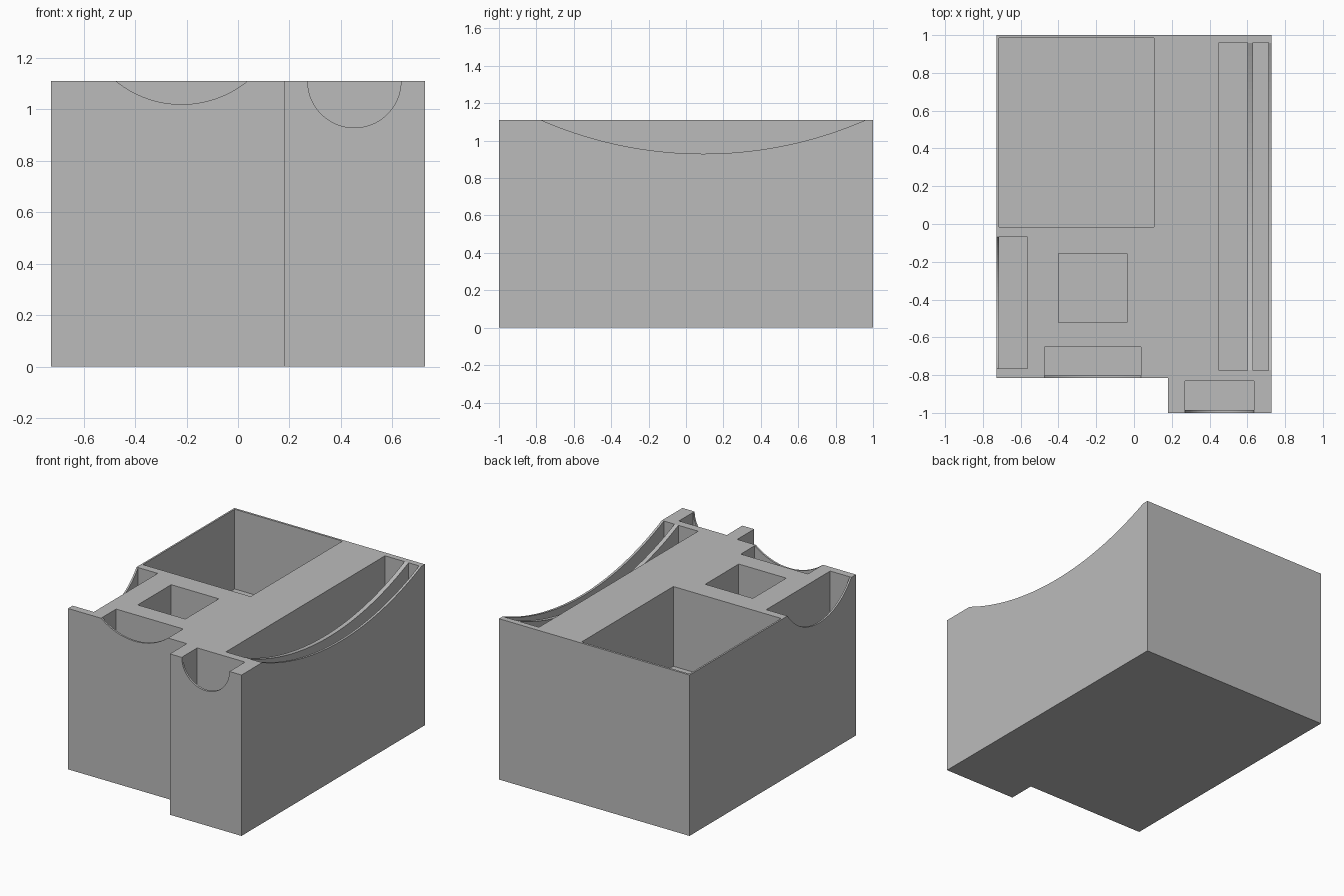
import bpy, bmesh, math
from mathutils import Vector

cube = bpy.data.objects.get("Cube")
if cube:
    bpy.data.objects.remove(cube, do_unlink=True)

HEIGHT = 1.11
HALF = 0.727        # half the width in x
STEP_Y = -0.815     # recessed part of the front wall

grey = bpy.data.materials.new("plain grey")
grey.use_nodes = True
colour = (0.5, 0.5, 0.5, 1)
grey.diffuse_color = colour
grey.node_tree.nodes["Principled BSDF"].inputs["Base Color"].default_value = colour


def prism(name, outline, direction):
    """Solid made by pushing a closed outline along a direction."""
    bm = bmesh.new()
    face = bm.faces.new([bm.verts.new(p) for p in outline])
    new = bmesh.ops.extrude_face_region(bm, geom=[face])["geom"]
    verts = [v for v in new if isinstance(v, bmesh.types.BMVert)]
    bmesh.ops.translate(bm, verts=verts, vec=Vector(direction))
    bmesh.ops.recalc_face_normals(bm, faces=bm.faces)
    mesh = bpy.data.meshes.new(name)
    bm.to_mesh(mesh)
    bm.free()
    mesh.materials.append(grey)
    obj = bpy.data.objects.new(name, mesh)
    bpy.context.collection.objects.link(obj)
    return obj


def cut(body, cutter):
    """Subtract the cutter from the body and discard it."""
    mod = body.modifiers.new("cut", "BOOLEAN")
    mod.operation, mod.solver, mod.object = "DIFFERENCE", "EXACT", cutter
    bpy.context.view_layer.objects.active = body
    bpy.ops.object.modifier_apply(modifier=mod.name)
    bpy.data.objects.remove(cutter, do_unlink=True)


def pocket(x0, x1, y0, y1, depth):
    z = HEIGHT - depth
    outline = [(x0, y0, z), (x1, y0, z), (x1, y1, z), (x0, y1, z)]
    cut(tray, prism("pocket_cutter", outline, (0, 0, depth + 0.1)))


def scoop(axis, start, end, low, high, sag, steps=48):
    """Finger scoop: a circular arc from low to high, pushed along an axis."""
    half, mid = (high - low) / 2, (low + high) / 2
    radius = (half * half + sag * sag) / (2 * sag)
    angle = math.asin(min(1, half / radius))
    arc = []
    for i in range(steps + 1):
        a = angle * (2 * i / steps - 1)
        arc.append((mid + radius * math.sin(a),
                    HEIGHT - sag + radius * (1 - math.cos(a))))
    arc += [(high, HEIGHT + 0.1), (low, HEIGHT + 0.1)]
    if axis == "x":
        outline, push = [(start, u, z) for u, z in arc], (end - start, 0, 0)
    else:
        outline, push = [(u, start, z) for u, z in arc], (0, end - start, 0)
    cut(tray, prism("scoop_cutter", outline, push))


# Solid block with a projecting front corner
tray = prism("storage_tray", [
    (-HALF, STEP_Y, 0), (0.18, STEP_Y, 0), (0.18, -1, 0),
    (HALF, -1, 0), (HALF, 1, 0), (-HALF, 1, 0)], (0, 0, HEIGHT))

# Pockets: large bin, square well, and edge slots
pocket(-0.715, 0.107, -0.015, 0.985, 0.55)
pocket(-0.40, -0.037, -0.522, -0.157, 0.4)
pocket(-0.715, -0.565, -0.765, -0.068, 0.5)
pocket(-0.475, 0.037, -0.802, -0.65, 0.36)
pocket(0.27, 0.635, -0.985, -0.83, 0.4)
pocket(0.45, 0.60, -0.775, 0.96, 0.7)
pocket(0.63, 0.711, -0.775, 0.96, 0.7)

# Finger scoops through the thin walls beside the slots
scoop("x", 0.55, HALF + 0.1, -0.774, 0.959, 0.18)
scoop("x", -HALF - 0.1, -0.65, -0.764, -0.069, 0.18)
scoop("y", STEP_Y - 0.1, -0.72, -0.474, 0.036, 0.09)
scoop("y", -1.1, -0.9, 0.271, 0.634, 0.181)
